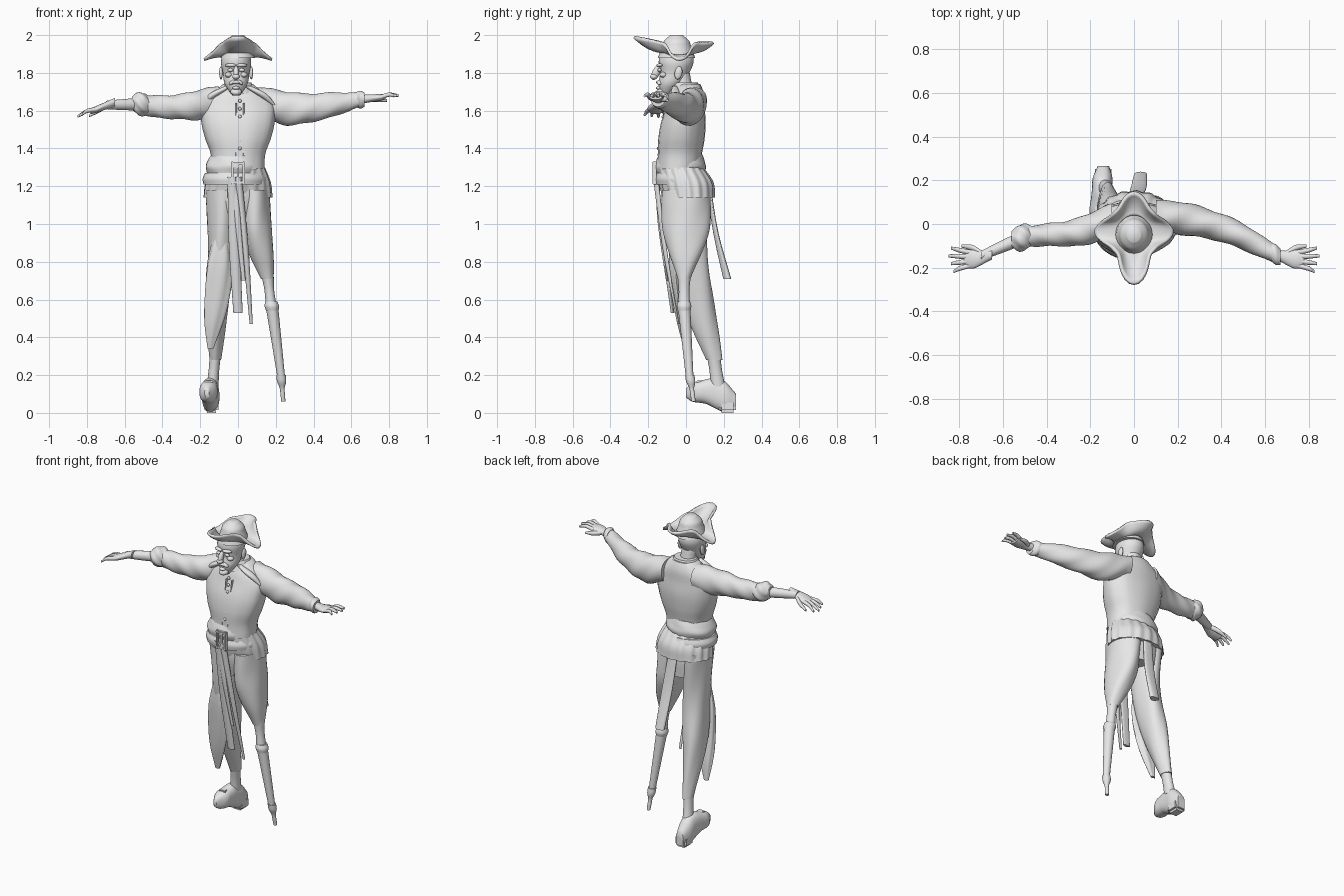
import bpy, bmesh
from math import sin, cos, pi, radians, copysign
from mathutils import Vector, Euler

start_cube = bpy.data.objects.get("Cube")
if start_cube:
    bpy.data.objects.remove(start_cube, do_unlink=True)

clay = bpy.data.materials.new("clay_grey")
clay.use_nodes = True
clay.diffuse_color = (.8, .8, .8, 1)
clay.node_tree.nodes["Principled BSDF"].inputs["Base Color"].default_value = clay.diffuse_color
SIDES = (("left", 1), ("right", -1))


def finish(name, bm):
    """Turn a bmesh into a smooth shaded object that keeps its sharp edges."""
    bmesh.ops.recalc_face_normals(bm, faces=bm.faces)
    mesh = bpy.data.meshes.new(name)
    bm.to_mesh(mesh)
    bm.free()
    for face in mesh.polygons:
        face.use_smooth = True
    mesh.set_sharp_from_angle(angle=radians(50))
    mesh.materials.append(clay)
    obj = bpy.data.objects.new(name, mesh)
    bpy.context.collection.objects.link(obj)
    return obj


def sample(values, t):
    """Read a smooth curve through evenly spaced values."""
    last = len(values) - 1
    if not last:
        return values[0]
    i = min(int(t * last), last - 1)
    f = t * last - i
    q, r = values[i], values[i + 1]
    p = values[i - 1] if i else q * 2 - r
    s = values[i + 2] if i + 2 <= last else r * 2 - q
    return q + ((r - p) + ((p * 2 - q * 5 + r * 4 - s) + (q * 3 - p - r * 3 + s) * f) * f) * (f / 2)


def bridge(bm, rings):
    """Join neighbouring closed rings of vertices with quads."""
    for low, high in zip(rings, rings[1:]):
        for i in range(len(low)):
            j = i - 1
            bm.faces.new((low[j], low[i], high[i], high[j]))


def sweep(name, path, width, flat=(1,), axis="Z", fold=0, count=3, twist=0, power=1, sides=32, rows=24):
    """Loft ellipses along a path; flat is their second radius over the first, fold adds cloth folds."""
    bm = bmesh.new()
    path = [Vector(point) for point in path]
    rings = []
    for k in range(rows + 1):
        t = k / rows
        centre, radius, ratio = sample(path, t), sample(width, t), sample(flat, t)
        ring = []
        for i in range(sides):
            angle = 2 * pi * i / sides
            size = radius * (1 + fold * sin(count * angle + twist * t))
            u = copysign(abs(cos(angle)) ** power, cos(angle)) * size
            v = copysign(abs(sin(angle)) ** power, sin(angle)) * size * ratio
            offset = {"X": (0, u, v), "Y": (u, 0, v), "Z": (u, v, 0)}[axis]
            ring.append(bm.verts.new(centre + Vector(offset)))
        rings.append(ring)
    bridge(bm, rings)
    bm.faces.new(rings[0])
    bm.faces.new(rings[-1])
    return finish(name, bm)


def ball(name, location, size, tilt=(0, 0, 0)):
    bm = bmesh.new()
    bmesh.ops.create_uvsphere(bm, u_segments=20, v_segments=12, radius=1)
    bmesh.ops.scale(bm, vec=size, verts=bm.verts)
    bmesh.ops.rotate(bm, matrix=Euler(tilt).to_matrix(), verts=bm.verts)
    bmesh.ops.translate(bm, vec=location, verts=bm.verts)
    return finish(name, bm)


def box(name, location, size):
    bm = bmesh.new()
    bmesh.ops.create_cube(bm, size=1)
    bmesh.ops.scale(bm, vec=size, verts=bm.verts)
    bmesh.ops.bevel(bm, geom=bm.edges[:], offset=min(size) / 5, segments=2, affect="EDGES")
    bmesh.ops.translate(bm, vec=location, verts=bm.verts)
    return finish(name, bm)


# Head, face and neck
sweep("head", path=[(-.01, -.11, 1.68), (-.01, -.06, 1.8), (-.01, -.05, 1.91)],
      width=[.02, .06, .07, .08, .07], flat=[1, 1.2])
sweep("neck", path=[(0, 0, 1.66), (-.01, -.03, 1.8)], width=[.07, .05, .05])
face = Vector((-.01, -.14, 1.8))
ball("nose", face + Vector((0, -.02, 0)), (.015, .02, .04), tilt=(-.4, 0, 0))
ball("nose_tip", face + Vector((0, -.03, -.02)), (.02, .02, .015))
ball("upper_lip", face + Vector((0, 0, -.05)), (.03, .02, .01))
ball("lower_lip", face + Vector((0, 0, -.08)), (.02, .02, .01))
ball("chin_beard", face + Vector((0, .01, -.1)), (.03, .03, .02), tilt=(.3, 0, 0))
for side, s in SIDES:
    ball(side + "_eye", face + Vector((s * .03, 0, .015)), (.015, .01, .01))
    ball(side + "_brow", face + Vector((s * .03, 0, .04)), (.03, .015, .01), tilt=(0, 0, s * .3))
    ball(side + "_cheek", face + Vector((s * .04, .02, -.01)), (.02, .02, .015))
    ball(side + "_moustache", face + Vector((s * .02, 0, -.05)), (.02, .015, .01), tilt=(0, s * .6, 0))
    ball(side + "_ear", face + Vector((s * .08, .1, 0)), (.01, .02, .035), tilt=(-.2, 0, 0))

# Cocked hat: crown, and a brim drawn out to four corners with folded edges between
sweep("hat_crown", path=[(0, -.05, 1.88), (0, -.05, 2)], width=[.09, .08, .07, .06, .03], flat=[1.1])
bm = bmesh.new()
rings = []
for k in range(9):
    t = k / 8
    ring = []
    for i in range(72):
        angle = 2 * pi * i / 72
        corner = cos(2 * angle) ** 2
        if abs(cos(angle)) > abs(sin(angle)):
            reach, lift = .18, -.02
        elif sin(angle) > 0:
            reach, lift = .18, .05
        else:
            reach, lift = .24, .08
        edge = .125 + (reach - .125) * corner ** 1.5
        radius = .075 + (edge - .075) * t
        height = 1.9 - .01 * cos(2 * angle) + t * t * (lift * corner + .06 * (1 - corner))
        ring.append(bm.verts.new((radius * cos(angle), radius * sin(angle) - .035, height)))
    rings.append(ring)
bridge(bm, rings)
thickness = finish("hat_brim", bm).modifiers.new("thickness", "SOLIDIFY")
thickness.thickness = .014
thickness.offset = 0

# Coat body, collar and buttons
sweep("coat_body", path=[(0, -.04, 1.29), (0, -.02, 1.5), (0, .015, 1.74)],
      width=[.14, .145, .175, .195, .19, .08], flat=[.8, .8, .7, .6, .5, .75], fold=.012, count=9, power=.9)
sweep("collar", path=[(0, 0, 1.69), (0, 0, 1.75)], width=[.1, .085, .07], flat=[.9], fold=.02)
for side, s in SIDES:
    sweep(side + "_collar_flap", path=[(s * .05, -.06, 1.73), (s * .12, -.055, 1.69), (s * .19, -.04, 1.63)],
          width=[.02, .03, .01], flat=[.6, 1])
    sweep(side + "_front_edge", path=[(.01 + s * .02, -.14, 1.36), (.01 + s * .02, -.1, 1.64)],
          width=[.004], flat=[3], sides=10)
for i in range(7):
    ball("coat_button", Vector((.01, -.147, 1.4)) + i * Vector((0, .0065, .042)), (.009, .008, .009))

# Waist sash, belt, buckle and pleated coat skirt
sweep("waist_sash", path=[(-.02, -.03, 1.27), (-.01, -.03, 1.37)],
      width=[.145, .155, .145, .13], flat=[.88], fold=.012, count=5, twist=7)
sweep("lower_belt", path=[(-.015, -.02, 1.21), (-.015, -.02, 1.27)], width=[.168, .172, .16], flat=[.84])
sweep("coat_skirt", path=[(0, -.03, 1.3), (0, 0, 1.22), (0, .015, 1.14)], width=[.14, .17, .18],
      flat=[.86, .84, .76], fold=.025, count=17, twist=1, sides=96)
buckle = Vector((0, -.167, 1.27))
for s in (-1, 1):
    box("buckle_side", buckle + Vector((s * .03, 0, 0)), (.014, .02, .12))
    box("buckle_bar", buckle + Vector((0, 0, s * .05)), (.075, .02, .014))
box("buckle_tongue", buckle, (.012, .018, .1))

# Hanging sash ends and the back tail
sweep("sash_end_right", path=[(-.03, -.16, 1.25), (-.02, -.12, .9), (0, -.07, .53)],
      width=[.025, .028, .024], flat=[.4], fold=.1)
sweep("sash_end_left", path=[(0, -.16, 1.25), (.04, -.11, .86), (.07, -.04, .47)],
      width=[.02, .016, .008], flat=[.7], fold=.1)
sweep("sash_loop", path=[(-.02, -.15, 1.23), (0, -.14, 1), (.03, -.1, .7)], width=[.02, .01], flat=[.6])
sweep("back_tail", path=[(0, .12, 1.2), (.02, .16, .95), (.03, .22, .71)],
      width=[.03, .035, .03], flat=[.4, .4, .7], fold=.08)

# Breeches and the loose cloth on the right leg
sweep("breeches_seat", path=[(0, -.01, 1.25), (0, .01, 1.02)], width=[.15, .16, .14], flat=[.8])
sweep("left_breeches", path=[(.08, 0, 1.18), (.1, 0, .95), (.155, -.01, .71)],
      width=[.085, .083, .08, .065, .034], flat=[1.5, 1.5, 1], fold=.03, count=4, twist=6)
sweep("right_breeches", path=[(-.085, 0, 1.18), (-.085, .01, .88), (-.11, .065, .58), (-.12, .15, .28)],
      width=[.085, .077, .07, .065, .05, .03], flat=[1.4], fold=.04, count=4, twist=9)
sweep("right_leg_drape", path=[(-.09, -.065, .93), (-.11, -.045, .64), (-.145, 0, .34)],
      width=[.04, .066, .066, .05, .015], flat=[.6, .4, .6], fold=.08, count=5, twist=4)

# Wooden leg
sweep("peg_socket", path=[(.155, -.01, .74), (.175, -.01, .57)], width=[.034, .026, .028], flat=[1.1])
sweep("peg_collar", path=[(.176, -.01, .59), (.182, -.01, .54)], width=[.032, .038, .033])
sweep("peg_shaft", path=[(.18, -.01, .56), (.23, .02, .18)], width=[.033, .02])
sweep("peg_tip", path=[(.228, .02, .2), (.24, .04, .06)], width=[.025, .024, .013, .012, .011])

# Booted leg
sweep("right_shin", path=[(-.12, .145, .31), (-.135, .17, .14)], width=[.03, .028, .032], flat=[1.2])
sweep("shoe", path=[(-.165, 0, .105), (-.15, .13, .11), (-.14, .265, .06)], axis="Y",
      width=[.012, .045, .046, .045, .045, .026], flat=[1.8, 1.2, 1.4, 1.8, 1.8, 1.6], power=.85)
box("shoe_heel", (-.14, .22, .035), (.076, .09, .07))
box("shoe_buckle", (-.155, .07, .163), (.045, .03, .016))

# Sleeves, cuffs and forearm
sweep("left_sleeve", path=[(.1, .04, 1.65), (.28, .015, 1.61), (.46, -.04, 1.625), (.65, -.14, 1.66)], axis="X",
      width=[.07, .075, .066, .06, .042], flat=[1.1, 1.2, 1.1, .9], fold=.045, twist=22)
sweep("left_cuff", path=[(.63, -.13, 1.66), (.67, -.15, 1.66)], axis="X", width=[.042, .047, .038], fold=.04)
sweep("right_sleeve", path=[(-.1, .02, 1.65), (-.25, -.035, 1.625), (-.4, -.05, 1.62), (-.54, -.06, 1.635)], axis="X",
      width=[.075, .07, .056, .05, .04], flat=[1.1, 1.2], fold=.045, twist=22)
sweep("right_cuff_roll", path=[(-.47, -.055, 1.63), (-.56, -.07, 1.64)], axis="X",
      width=[.045, .06, .058, .035], fold=.06, count=5, twist=8)
sweep("right_forearm", path=[(-.48, -.05, 1.635), (-.7, -.145, 1.63)], axis="X", width=[.034, .03, .022])

# Hands: palm, four fingers and thumb on each side
for side, s in SIDES:
    wrist = Vector((s * .65, -.14, 1.66 if s > 0 else 1.645))
    droop = .1 if s > 0 else -.38

    def reach(out, across, rise=0):
        return wrist + Vector((s * out, across, rise + droop * out))

    sweep(side + "_palm", path=[reach(0, 0), reach(.07, -.02), reach(.13, -.02)], axis="X",
          width=[.022, .032, .043, .036], flat=[1, .5, .4])
    for i in range(4):
        across = .01 - .02 * i
        spread = .02 - .016 * i
        sweep(side + "_finger", path=[reach(.1, across), reach(.15, across + spread / 2, .01),
                                      reach(.2 - .012 * abs(i - 1), across + spread)],
              axis="X", width=[.012, .011, .007], sides=12)
    sweep(side + "_thumb", path=[reach(.04, 0), reach(.09, .03, -.01), reach(.14, .04, -.02)],
          axis="X", width=[.014, .014, .007], sides=12)
